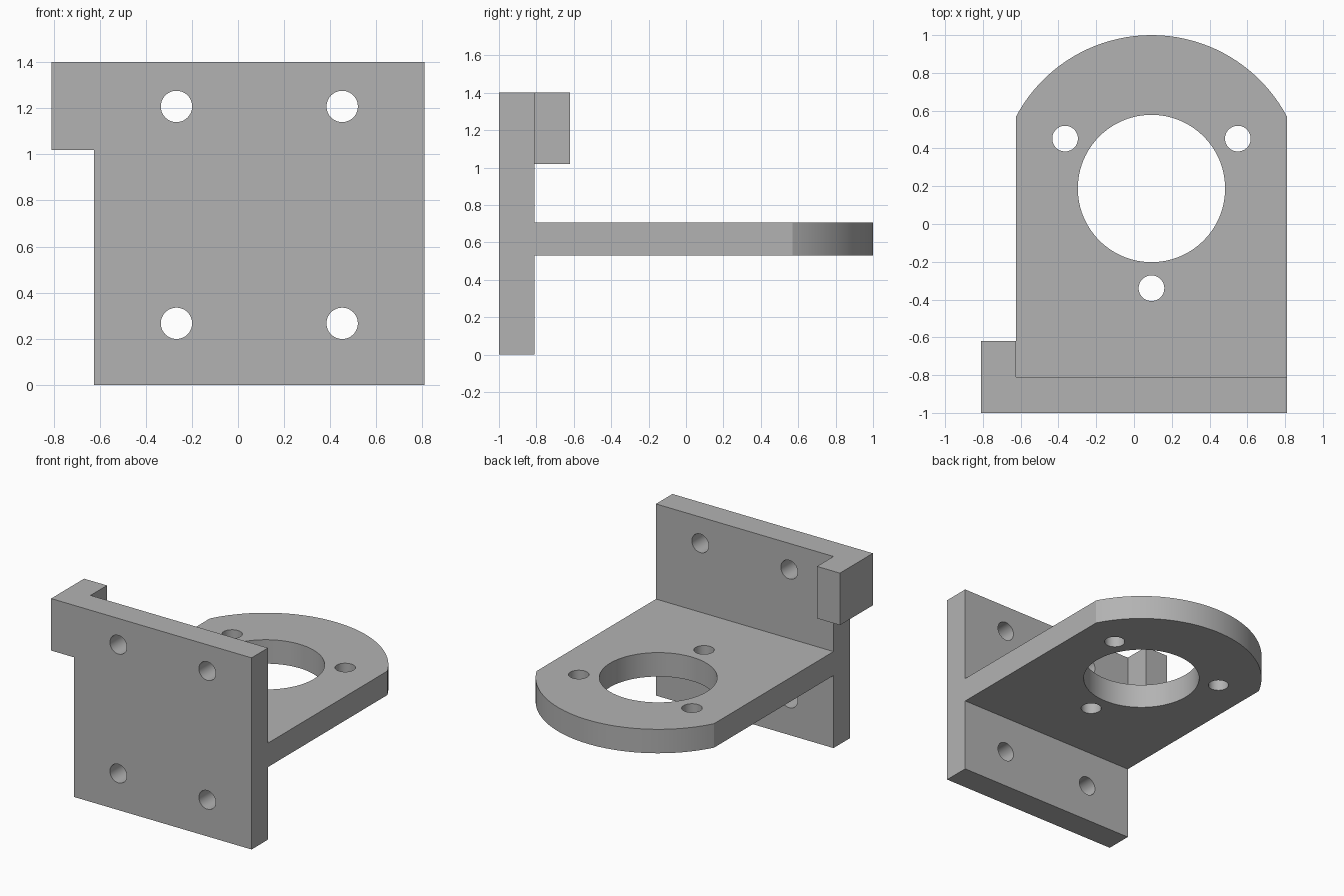
import bpy, bmesh
from math import sin, cos, asin, pi, radians
from mathutils import Matrix, Vector

cube = bpy.data.objects.get("Cube")
if cube:
    bpy.data.objects.remove(cube, do_unlink=True)

grey = bpy.data.materials.new("plain_grey")
grey.use_nodes = True
tone = (0.45, 0.45, 0.45, 1)
grey.diffuse_color = tone
grey.node_tree.nodes["Principled BSDF"].inputs["Base Color"].default_value = tone

# Main dimensions
LEFT, RIGHT, TAB = 0.81, -0.625, -0.81
FRONT, BACK = -1.0, -0.81
TOP, TAB_BOTTOM = 1.4, 1.02
MID = (LEFT + RIGHT) / 2
RING_Y, RING_R = 0.188, 0.812
BOLT_R = 0.068


def prism(name, outline, start, depth):
    """Extrude a closed outline of 3D points by the depth vector."""
    bm = bmesh.new()
    face = bm.faces.new([bm.verts.new(p) for p in outline])
    grown = bmesh.ops.extrude_face_region(bm, geom=[face])
    moved = [v for v in grown["geom"] if isinstance(v, bmesh.types.BMVert)]
    bmesh.ops.translate(bm, verts=moved, vec=Vector(depth))
    bmesh.ops.translate(bm, verts=bm.verts, vec=Vector(start))
    bmesh.ops.recalc_face_normals(bm, faces=bm.faces)
    mesh = bpy.data.meshes.new(name)
    bm.to_mesh(mesh)
    bm.free()
    mesh.materials.append(grey)
    obj = bpy.data.objects.new(name, mesh)
    bpy.context.collection.objects.link(obj)
    return obj


def drill(name, radius, centre, axis, sides=48):
    """Round cutter along z or y."""
    ring = [(radius * cos(2 * pi * i / sides), radius * sin(2 * pi * i / sides))
            for i in range(sides)]
    if axis == "z":
        return prism(name, [(a, b, -0.3) for a, b in ring], centre, (0, 0, 0.6))
    return prism(name, [(a, -0.3, b) for a, b in ring], centre, (0, 0.6, 0))


def combine(target, other, operation):
    """Apply a boolean and discard the second solid."""
    mod = target.modifiers.new(operation, "BOOLEAN")
    mod.object, mod.operation, mod.solver = other, operation, "EXACT"
    bpy.ops.object.select_all(action="DESELECT")
    bpy.context.view_layer.objects.active = target
    target.select_set(True)
    bpy.ops.object.modifier_apply(modifier=mod.name)
    bpy.data.objects.remove(other, do_unlink=True)


# Upright plate with side tab
plate = prism("mounting_bracket",
              [(RIGHT, 0, 0), (LEFT, 0, 0), (LEFT, 0, TOP), (TAB, 0, TOP),
               (TAB, 0, TAB_BOTTOM), (RIGHT, 0, TAB_BOTTOM)],
              (0, FRONT, 0), (0, BACK - FRONT, 0))

# Hook block behind the tab
hook = prism("hook", [(TAB, 0, TAB_BOTTOM), (RIGHT, 0, TAB_BOTTOM),
                      (RIGHT, 0, TOP), (TAB, 0, TOP)],
             (0, FRONT, 0), (0, 0.38, 0))

# Shelf with rounded end
half = asin((LEFT - MID) / RING_R)
arc = [half * (1 - 2 * i / 40) for i in range(41)]
shelf = prism("shelf",
              [(RIGHT, -0.9, 0), (LEFT, -0.9, 0)] +
              [(MID + RING_R * sin(a), RING_Y + RING_R * cos(a), 0) for a in arc],
              (0, 0, 0.53), (0, 0, 0.175))

# Large opening and three bolt holes in the shelf
combine(shelf, drill("bore", 0.39, (MID, RING_Y, 0.62), "z", 96), "DIFFERENCE")
for angle in (30, 150, 270):
    t = radians(angle)
    spot = (MID + 0.528 * cos(t), RING_Y + 0.528 * sin(t), 0.62)
    combine(shelf, drill("shelf_hole", BOLT_R, spot, "z"), "DIFFERENCE")

combine(plate, hook, "UNION")
combine(plate, shelf, "UNION")

# Four bolt holes in the plate
for x in (-0.267, 0.452):
    for z in (0.267, 1.208):
        combine(plate, drill("plate_hole", BOLT_R, (x, -0.9, z), "y"), "DIFFERENCE")

bpy.ops.object.shade_smooth_by_angle(angle=radians(25))
